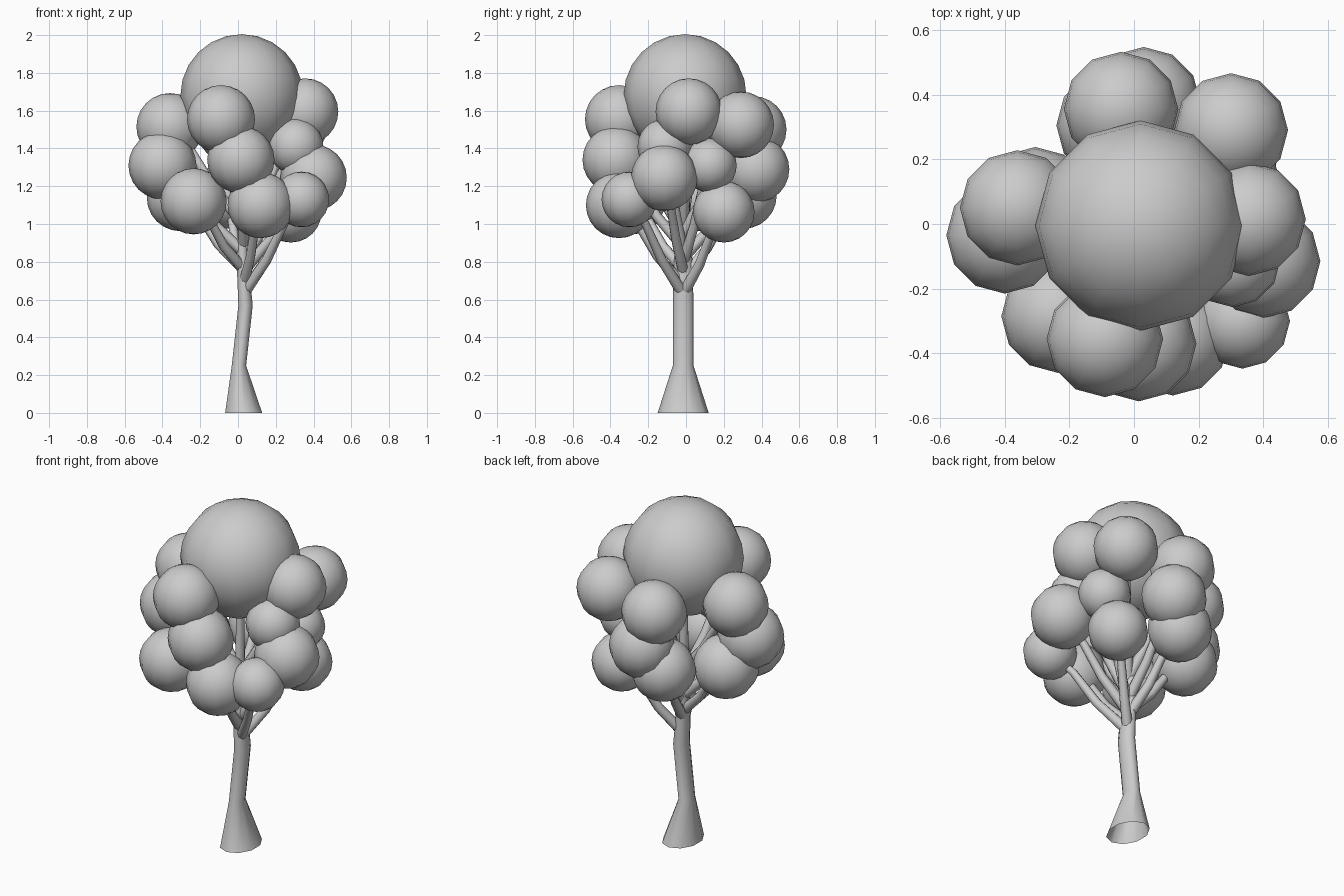
import bpy, bmesh, math
from mathutils import Vector

cube = bpy.data.objects.get("Cube")
if cube:
    bpy.data.objects.remove(cube, do_unlink=True)

grey = bpy.data.materials.new("plain grey")
grey.use_nodes = True
grey.diffuse_color = (0.6, 0.6, 0.6, 1)
grey.node_tree.nodes["Principled BSDF"].inputs["Base Color"].default_value = (0.6, 0.6, 0.6, 1)


def finish(name, bm, angle):
    bmesh.ops.recalc_face_normals(bm, faces=bm.faces)
    mesh = bpy.data.meshes.new(name)
    bm.to_mesh(mesh)
    bm.free()
    mesh.materials.append(grey)
    obj = bpy.data.objects.new(name, mesh)
    bpy.context.collection.objects.link(obj)
    bpy.ops.object.select_all(action='DESELECT')
    obj.select_set(True)
    bpy.context.view_layer.objects.active = obj
    bpy.ops.object.shade_smooth_by_angle(angle=math.radians(angle))
    return obj


def loft(bm, rings):
    """Bridge a list of vertex loops into a tube."""
    for a, b in zip(rings, rings[1:]):
        n = len(a)
        for i in range(n):
            j = (i + 1) % n
            bm.faces.new((a[i], a[j], b[j], b[i]))


def ball(name, centre, radius):
    bm = bmesh.new()
    bmesh.ops.create_uvsphere(bm, u_segments=12, v_segments=12, radius=radius)
    bmesh.ops.translate(bm, verts=bm.verts, vec=centre)
    finish(name, bm, 60)


def branch(name, points, r0, r1, sides=8):
    """Tapered tube through a few points."""
    pts = [Vector(p) for p in points]
    bm = bmesh.new()
    rings = []
    for k, p in enumerate(pts):
        along = pts[min(k + 1, len(pts) - 1)] - pts[max(k - 1, 0)]
        turn = along.to_track_quat('Z', 'Y')
        r = r0 + (r1 - r0) * k / (len(pts) - 1)
        rings.append([bm.verts.new(p + turn @ Vector((r * math.cos(t), r * math.sin(t), 0)))
                      for t in (math.tau * i / sides for i in range(sides))])
    loft(bm, rings)
    bm.faces.new(rings[0])
    bm.faces.new(rings[-1])
    finish(name, bm, 60)


# Trunk: flared, leaning, elliptical sections (x, y, z, x radius, y radius)
sections = [(0.03, -0.015, 0, 0.103, 0.135), (0.005, -0.015, 0.25, 0.04, 0.055),
            (0.04, -0.015, 0.57, 0.04, 0.055), (0.025, -0.015, 0.78, 0.033, 0.05),
            (0.02, -0.01, 1.1, 0.025, 0.03), (0.02, -0.005, 1.5, 0.02, 0.02)]
bm = bmesh.new()
rings = []
for x, y, z, rx, ry in sections:
    rings.append([bm.verts.new((x + rx * math.cos(t), y + ry * math.sin(t), z))
                  for t in (math.tau * (i + 0.5) / 10 for i in range(10))])
loft(bm, rings)
finish("trunk", bm, 60)

# Foliage: crown and the surrounding clumps, with the height where each branch forks
ball("crown", (0.02, -0.005, 1.68), 0.325)
clumps = [
    ("front_high", (-0.09, -0.355, 1.555), 0.18, 0.95),
    ("front_middle", (0.015, -0.37, 1.34), 0.178, 0.88),
    ("front_low", (0.12, -0.355, 1.10), 0.175, 0.68),
    ("front_side_low", (-0.235, -0.285, 1.12), 0.175, 0.76),
    ("side_middle", (-0.40, -0.035, 1.31), 0.18, 0.85),
    ("side_high", (-0.36, 0.05, 1.515), 0.178, 1.0),
    ("side_low", (-0.305, 0.06, 1.14), 0.178, 0.76),
    ("far_side_high", (0.355, 0.015, 1.595), 0.176, 1.0),
    ("far_side_upper", (0.305, -0.11, 1.41), 0.147, 0.85),
    ("far_side_middle", (0.40, -0.115, 1.245), 0.176, 0.75),
    ("far_side_low", (0.335, -0.30, 1.13), 0.147, 0.63),
    ("back_side_low", (0.28, 0.20, 1.065), 0.163, 0.63),
    ("back_side_middle", (0.31, 0.125, 1.31), 0.143, 0.80),
    ("back_side_high", (0.30, 0.29, 1.525), 0.176, 0.95),
    ("back_high", (-0.04, 0.355, 1.50), 0.177, 0.95),
    ("back_middle", (0.03, 0.37, 1.29), 0.177, 0.82),
    ("back_low", (-0.065, 0.305, 1.15), 0.175, 0.72),
]
for name, centre, radius, fork in clumps:
    ball(name + "_leaves", centre, radius)
    c = Vector(centre)
    start = Vector((0.03, -0.015, fork))
    knee = start.lerp(c, 0.4) + Vector((0, 0, -0.02))
    bend = start.lerp(c, 0.7) + Vector((0, 0, 0.02))
    branch(name + "_branch", [start, knee, bend, c], 0.03, 0.018)
